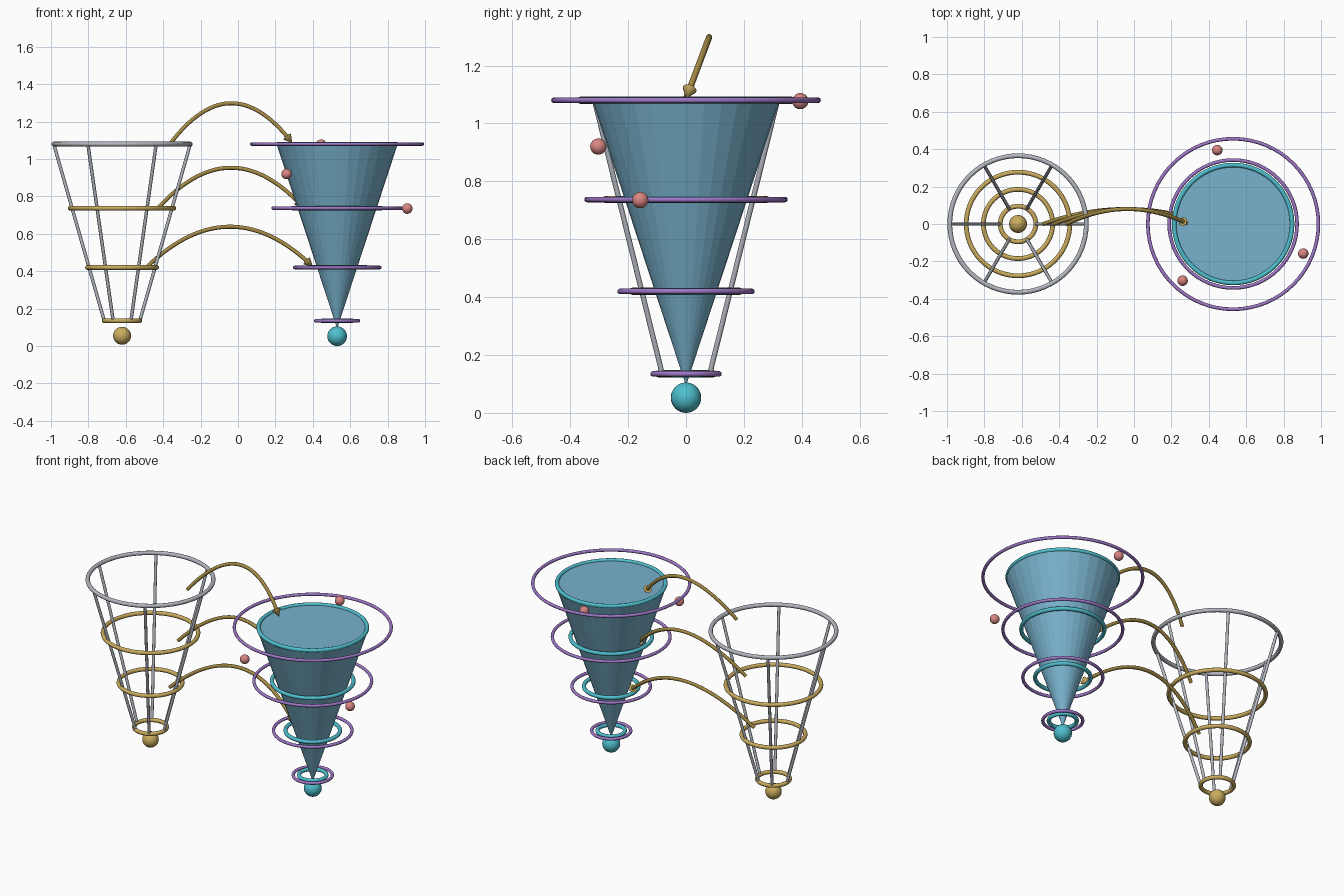
import bpy, math
from mathutils import Vector

if "Cube" in bpy.data.objects:
    bpy.data.objects.remove(bpy.data.objects["Cube"])


def mat(name, hexcode):
    def lin(c):
        return c / 12.92 if c <= 0.04045 else ((c + 0.055) / 1.055) ** 2.4
    m = bpy.data.materials.new(name)
    m.diffuse_color = [lin(int(hexcode[i:i + 2], 16) / 255) for i in (0, 2, 4)] + [1]
    m.use_nodes = True
    m.node_tree.nodes["Principled BSDF"].inputs["Base Color"].default_value = m.diffuse_color
    return m


GREY = mat("silver grey", "B4B8C0")
GOLD = mat("gold", "CAAC5E")
DARK_GOLD = mat("dark gold", "A38A45")
BLUE = mat("soft blue", "79B2CD")
TEAL = mat("teal", "4FBFCE")
PURPLE = mat("purple", "A078C8")
PINK = mat("pink", "D98682")

LEFT, RIGHT = -0.62, 0.53          # x of the two cones
LEVELS = (0.135, 0.42, 0.737, 1.08)  # ring heights


def finish(name, material, smooth=True):
    o = bpy.context.object
    o.name = name
    o.data.materials.append(material)
    if smooth:
        bpy.ops.object.shade_smooth_by_angle(angle=math.radians(40))
    return o


def ring(name, x, z, radius, tube, material):
    bpy.ops.mesh.primitive_torus_add(location=(x, 0, z), major_radius=radius, minor_radius=tube,
                                     major_segments=64, minor_segments=12)
    finish(name, material)


def ball(name, loc, radius, material):
    bpy.ops.mesh.primitive_uv_sphere_add(location=loc, radius=radius, segments=24, ring_count=16)
    finish(name, material)


def stick(name, a, b, r1, r2, material):
    a, b = Vector(a), Vector(b)
    bpy.ops.mesh.primitive_cone_add(vertices=12, radius1=r1, radius2=r2, depth=(b - a).length,
                                    location=(a + b) / 2,
                                    rotation=(b - a).to_track_quat('Z', 'Y').to_euler())
    finish(name, material)


# Wire cone: gold rings, grey rim, six rods and a ball at the foot
for i, (z, r) in enumerate(zip(LEVELS, (0.095, 0.185, 0.277, 0.365))):
    top = i == 3
    ring("wire_rim" if top else f"wire_ring_{i}", LEFT, z, r, 0.0125, GREY if top else GOLD)
for i in range(6):
    c, s = math.cos(i * math.pi / 3), math.sin(i * math.pi / 3)
    stick(f"wire_rod_{i}", (LEFT + 0.095 * c, 0.095 * s, LEVELS[0]),
          (LEFT + 0.365 * c, 0.365 * s, LEVELS[3]), 0.009, 0.009, GREY)
ball("wire_foot_ball", (LEFT, 0, 0.055), 0.048, GOLD)

# Solid cone with flat sides, standing on its tip
bpy.ops.mesh.primitive_cone_add(vertices=32, radius1=0.004, radius2=0.324, depth=0.975,
                                location=(RIGHT, 0, 0.105 + 0.975 / 2))
finish("solid_cone", BLUE, smooth=False)
ball("solid_foot_ball", (RIGHT, 0, 0.0525), 0.0525, TEAL)

# Teal inner rings and purple outer rings
for i, z in enumerate(LEVELS):
    ring(f"inner_ring_{i}", RIGHT, z, 0.08 + 0.0785 * i, 0.012, TEAL)
    ring(f"outer_ring_{i}", RIGHT, z, 0.114 * (i + 1), 0.0095, PURPLE)

# Small orbiting balls
for i, p in enumerate([(0.26, -0.303, 0.92), (0.905, -0.158, 0.735), (0.445, 0.395, 1.077)]):
    ball(f"orbit_ball_{i}", p, 0.028, PINK)

# Arched links leaning back, each ending in an arrow tip
for i, (x0, x1, z) in enumerate([(-0.485, 0.40, 0.425), (-0.425, 0.35, 0.74), (-0.36, 0.29, 1.085)]):
    def point(t):
        h = 4 * t * (1 - t)
        return Vector((x0 + (x1 - x0) * t, 0.08 * h, z + 0.213 * h))

    curve = bpy.data.curves.new(f"link_arc_{i}", 'CURVE')
    curve.dimensions = '3D'
    curve.bevel_depth = 0.011
    curve.bevel_resolution = 2
    curve.use_fill_caps = True
    spline = curve.splines.new('POLY')
    spline.points.add(32)
    for k, p in enumerate(spline.points):
        p.co = (*point(k / 32 * 0.97), 1)
    curve.materials.append(DARK_GOLD)
    bpy.context.collection.objects.link(bpy.data.objects.new(f"link_arc_{i}", curve))
    tip = point(1)
    direction = (tip - point(0.96)).normalized()
    stick(f"link_arrow_{i}", tip - direction * 0.045, tip, 0.025, 0.0, GOLD)
